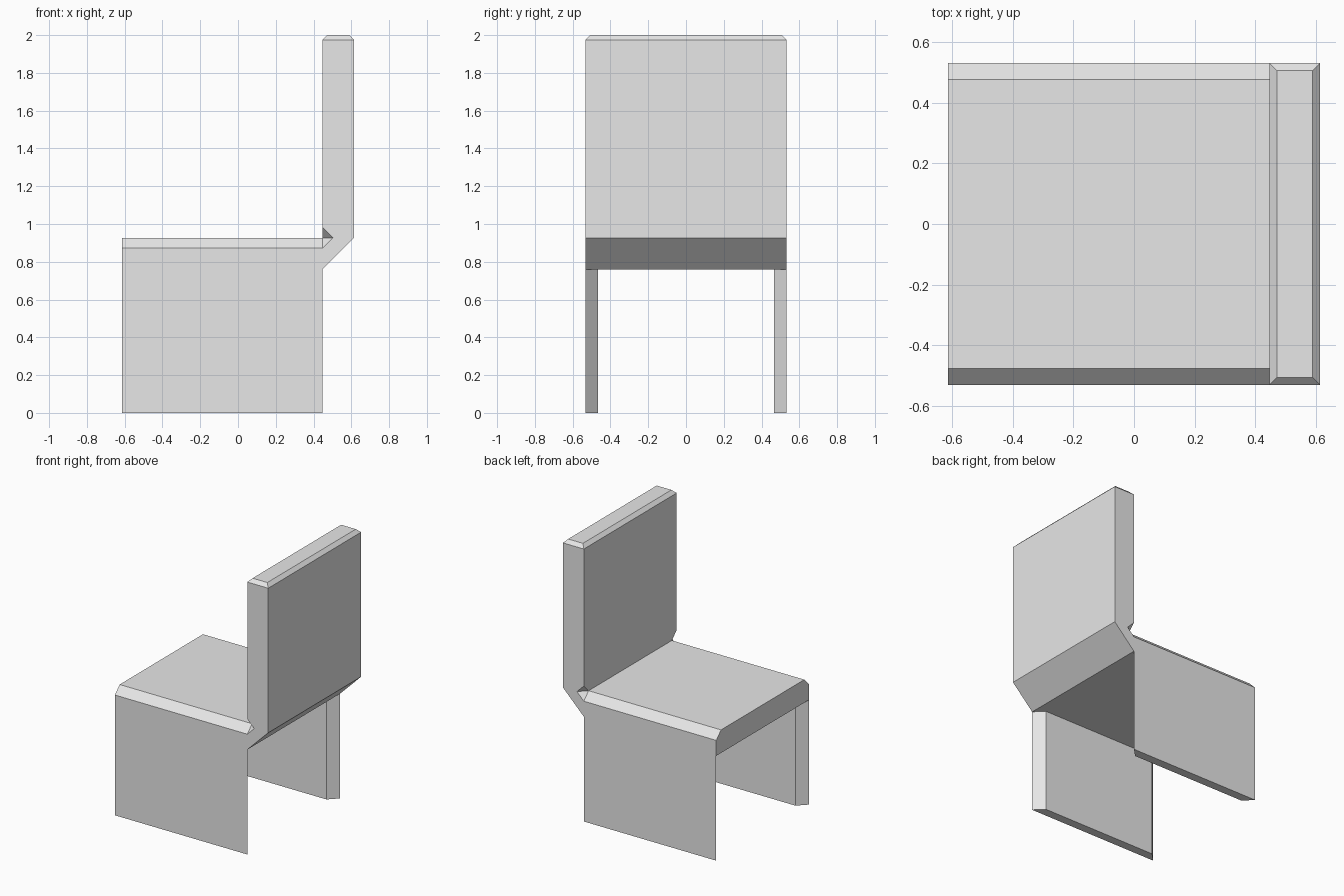
import bpy
import bmesh

if "Cube" in bpy.data.objects:
    bpy.data.objects.remove(bpy.data.objects["Cube"], do_unlink=True)

grey = bpy.data.materials.new("light_grey")
grey.use_nodes = True
grey.diffuse_color = (0.8, 0.8, 0.8, 1)
grey.node_tree.nodes["Principled BSDF"].inputs["Base Color"].default_value = (0.8, 0.8, 0.8, 1)

# Shared dimensions
HALF = 0.532                   # half width in y
FRONT, REAR, BACK = -0.615, 0.447, 0.615
UNDER, EDGE, SEAT = 0.76, 0.872, 0.927
CHAMFER = SEAT - EDGE
TOP, BEVEL = 2.0, 0.025
THICK = 0.065                  # leg panel thickness


def finish(name, bm):
    bmesh.ops.recalc_face_normals(bm, faces=bm.faces)
    mesh = bpy.data.meshes.new(name)
    bm.to_mesh(mesh)
    bm.free()
    mesh.materials.append(grey)
    obj = bpy.data.objects.new(name, mesh)
    bpy.context.collection.objects.link(obj)
    return obj


def ring(bm, points):
    return [bm.verts.new(p) for p in points]


def bridge(bm, a, b):
    for i in range(len(a)):
        j = (i + 1) % len(a)
        bm.faces.new((a[i], a[j], b[j], b[i]))


# Seat: chamfered slab, open where it joins the backrest
bm = bmesh.new()
inner = HALF - CHAMFER
section = [(-HALF, UNDER), (HALF, UNDER), (HALF, EDGE),
           (inner, SEAT), (-inner, SEAT), (-HALF, EDGE)]
front, rear = (ring(bm, [(x, y, z) for y, z in section]) for x in (FRONT, REAR))
bridge(bm, front, rear)
bm.faces.new(front)
finish("seat", bm)

# Backrest: sloped foot, upright panel, bevelled top, small side notches
bm = bmesh.new()
outline = [(REAR, UNDER), (BACK, SEAT), (BACK, TOP - BEVEL), (REAR, TOP - BEVEL),
           (REAR, SEAT + CHAMFER), (REAR + CHAMFER, SEAT), (REAR, EDGE)]
sides, corners, caps = [], [], []
for s in (-1, 1):
    side = ring(bm, [(x, s * HALF, z) for x, z in outline])
    corner = bm.verts.new((REAR, s * inner, SEAT))
    cap = ring(bm, [(x, s * (HALF - BEVEL), TOP) for x in (BACK - BEVEL, REAR + BEVEL)])
    bm.faces.new(side)
    bm.faces.new((side[4], side[5], corner))
    bm.faces.new((side[5], side[6], corner))
    bm.faces.new((side[2], side[3], cap[1], cap[0]))
    sides.append(side)
    corners.append(corner)
    caps.append(cap)
r, l = sides
for i in (0, 1):
    bm.faces.new((r[i], r[i + 1], l[i + 1], l[i]))
    bm.faces.new((r[2 + i], caps[0][i], caps[1][i], l[2 + i]))
bm.faces.new((caps[0][0], caps[0][1], caps[1][1], caps[1][0]))
bm.faces.new((r[3], r[4], corners[0], corners[1], l[4], l[3]))
finish("backrest", bm)

# Leg panels: mitred ends, wider on the outer face
for name, s in (("right_leg_panel", -1), ("left_leg_panel", 1)):
    bm = bmesh.new()
    plan = [(FRONT, HALF), (REAR, HALF), (REAR - THICK, HALF - THICK),
            (FRONT + THICK, HALF - THICK)]
    low, high = (ring(bm, [(x, s * y, z) for x, y in plan]) for z in (0, UNDER))
    bridge(bm, low, high)
    bm.faces.new(low)
    bm.faces.new(high)
    finish(name, bm)
